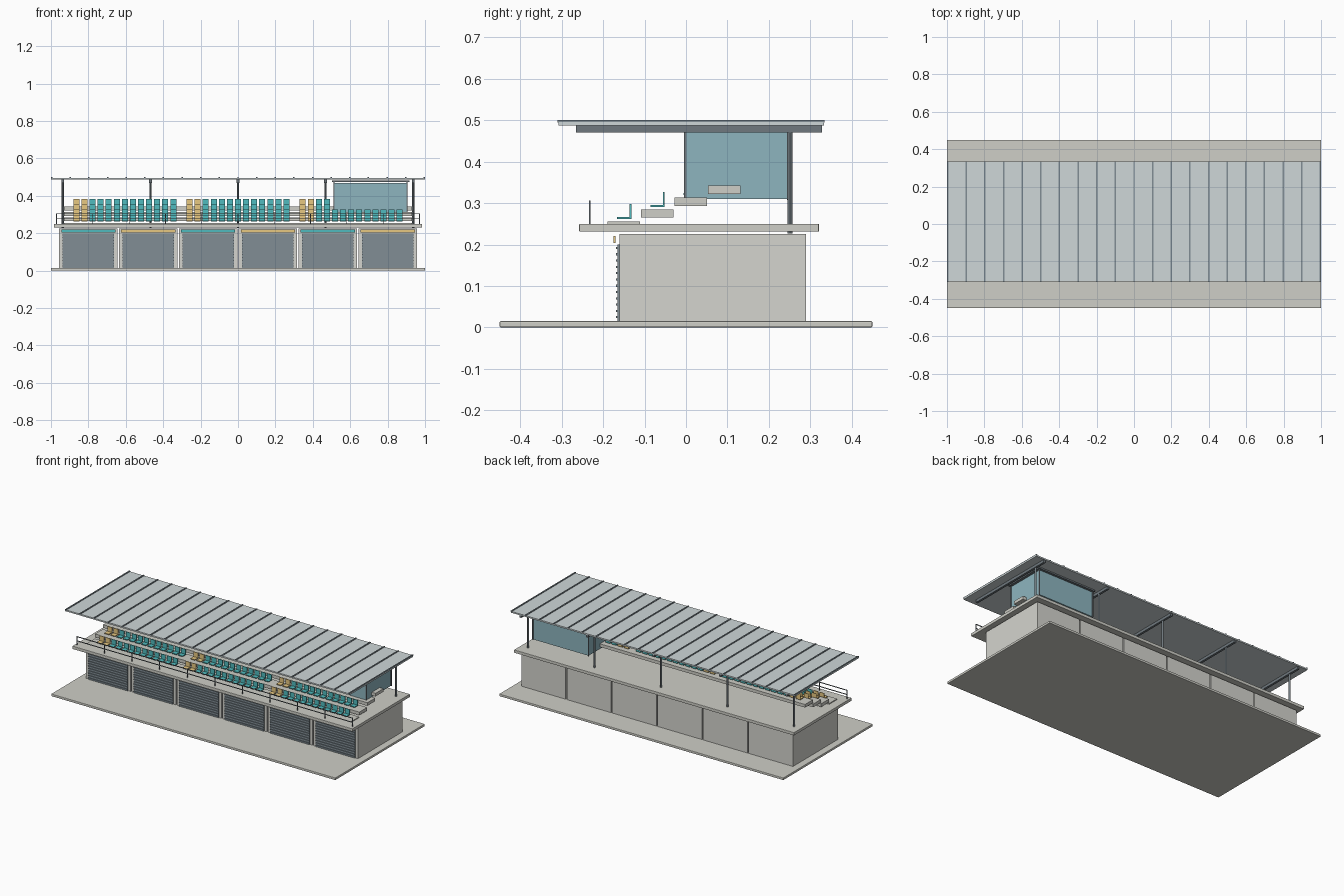
import bpy, bmesh
from mathutils import Matrix, Vector

if "Cube" in bpy.data.objects:
    bpy.data.objects.remove(bpy.data.objects["Cube"])

COLORS = {
    "concrete": (0.62, 0.62, 0.57, 1), "wall": (0.66, 0.66, 0.62, 1),
    "steel": (0.16, 0.19, 0.21, 1), "shutter": (0.22, 0.27, 0.30, 1),
    "teal": (0.08, 0.50, 0.52, 1), "gold": (0.80, 0.58, 0.22, 1),
    "roof": (0.62, 0.68, 0.69, 1), "glass": (0.27, 0.46, 0.52, 1),
}
MATS = {}
for key, col in COLORS.items():
    MATS[key] = bpy.data.materials.new(key)
    MATS[key].diffuse_color = col


def boxes(name, mat, spans, bevel=0):
    """One object made of boxes, each given as (x0, x1, y0, y1, z0, z1)."""
    bm = bmesh.new()
    for x0, x1, y0, y1, z0, z1 in spans:
        m = Matrix.Translation(((x0 + x1) / 2, (y0 + y1) / 2, (z0 + z1) / 2))
        m = m @ Matrix.Diagonal((x1 - x0, y1 - y0, z1 - z0, 1))
        bmesh.ops.create_cube(bm, size=1, matrix=m)
    me = bpy.data.meshes.new(name)
    bm.to_mesh(me)
    bm.free()
    me.materials.append(MATS[mat])
    ob = bpy.data.objects.new(name, me)
    bpy.context.collection.objects.link(ob)
    if bevel:
        mod = ob.modifiers.new("bevel", "BEVEL")
        mod.width, mod.segments = bevel, 2
    return ob


def rod(name, x, y, z0, z1, r):
    bpy.ops.mesh.primitive_cylinder_add(vertices=12, radius=r, depth=z1 - z0,
                                        location=(x, y, (z0 + z1) / 2))
    ob = bpy.context.object
    ob.name = name
    ob.data.materials.append(MATS["steel"])
    bpy.ops.object.shade_smooth_by_angle()


# Ground slab and spectator deck
boxes("base_slab", "concrete", [(-1, 1, -0.45, 0.45, 0, 0.015)], 0.003)
boxes("deck", "concrete", [(-0.985, 0.985, -0.258, 0.321, 0.231, 0.25)], 0.002)

# Six garage bays with ribbed shutters and coloured fascia panels
for i in range(6):
    c = -0.8 + 0.32 * i
    boxes(f"bay_{i}", "wall", [(c - 0.156, c + 0.156, -0.16, 0.29, 0.015, 0.225)])
    a, b = c - 0.138, c + 0.138
    boxes(f"shutter_{i}", "shutter", [(a, b, -0.165, -0.158, 0.015, 0.2)])
    boxes(f"shutter_slats_{i}", "shutter",
          [(a, b, -0.169, -0.164, 0.022 + 0.0152 * k, 0.027 + 0.0152 * k) for k in range(12)])
    boxes(f"fascia_{i}", "gold" if i % 2 else "teal",
          [(c - 0.145, c + 0.145, -0.175, -0.17, 0.204, 0.22)])

# Stepped terraces
for r in range(4):
    y, z = -0.19 + 0.081 * r, 0.236 + 0.0287 * r
    boxes(f"terrace_{r}", "concrete", [(-0.93, 0.93, y, y + 0.079, z, z + 0.02)])

# Seats: three blocks of thirteen; upper rows stop at the glazed booth
seats = {"teal": [], "gold": []}
for r in range(4):
    y, z = -0.166 + 0.08 * r, 0.262 + 0.0287 * r
    for block in (-0.605, 0, 0.605):
        for k in range(13):
            x = block + 0.0432 * (k - 6)
            if r > 1 and x > 0.49:
                continue
            seats["gold" if k < 2 else "teal"] += [
                (x - 0.016, x + 0.016, y, y + 0.034, z, z + 0.005),
                (x - 0.016, x + 0.016, y + 0.030, y + 0.034, z + 0.005, z + 0.036)]
for col, spans in seats.items():
    boxes(f"{col}_seats", col, spans)

# Glazed booth with slim frame and lid
boxes("booth_glass", "glass", [(0.513, 0.904, -0.002, 0.247, 0.31, 0.47)])
boxes("booth_frame", "steel",
      [(x - 0.003, x + 0.003, y - 0.003, y + 0.003, 0.308, 0.474)
       for x in (0.513, 0.904) for y in (-0.002, 0.247)])
boxes("booth_lid", "steel", [(0.502, 0.916, -0.012, 0.257, 0.474, 0.483)])

# Rear posts and cantilevered rafters
for i in range(5):
    x = -0.936 + 0.468 * i
    rod(f"roof_post_{i}", x, 0.251, 0.227, 0.475, 0.0065)
    boxes(f"rafter_{i}", "steel", [(x - 0.007, x + 0.007, -0.265, 0.328, 0.47, 0.488)])

# Roof sheet with standing seams
boxes("roof_sheet", "roof", [(-1, 1, -0.308, 0.333, 0.487, 0.496)])
boxes("roof_seams", "shutter",
      [(x - 0.004, x + 0.004, -0.31, 0.334, 0.494, 0.5)
       for x in (-0.996 + 0.0996 * k for k in range(21))])

# Front guard rail
rail = [(-0.972, 0.972, -0.2345, -0.2305, z - 0.002, z + 0.002) for z in (0.277, 0.304)]
rail += [(x - 0.002, x + 0.002, -0.2345, -0.2305, 0.25, 0.304)
         for x in (-0.97 + 0.194 * k for k in range(11))]
boxes("guard_rail", "steel", rail)

for m in bpy.data.materials:
    if m.users and not m.is_grease_pencil:
        m.use_nodes = True
        m.node_tree.nodes["Principled BSDF"].inputs["Base Color"].default_value = m.diffuse_color
